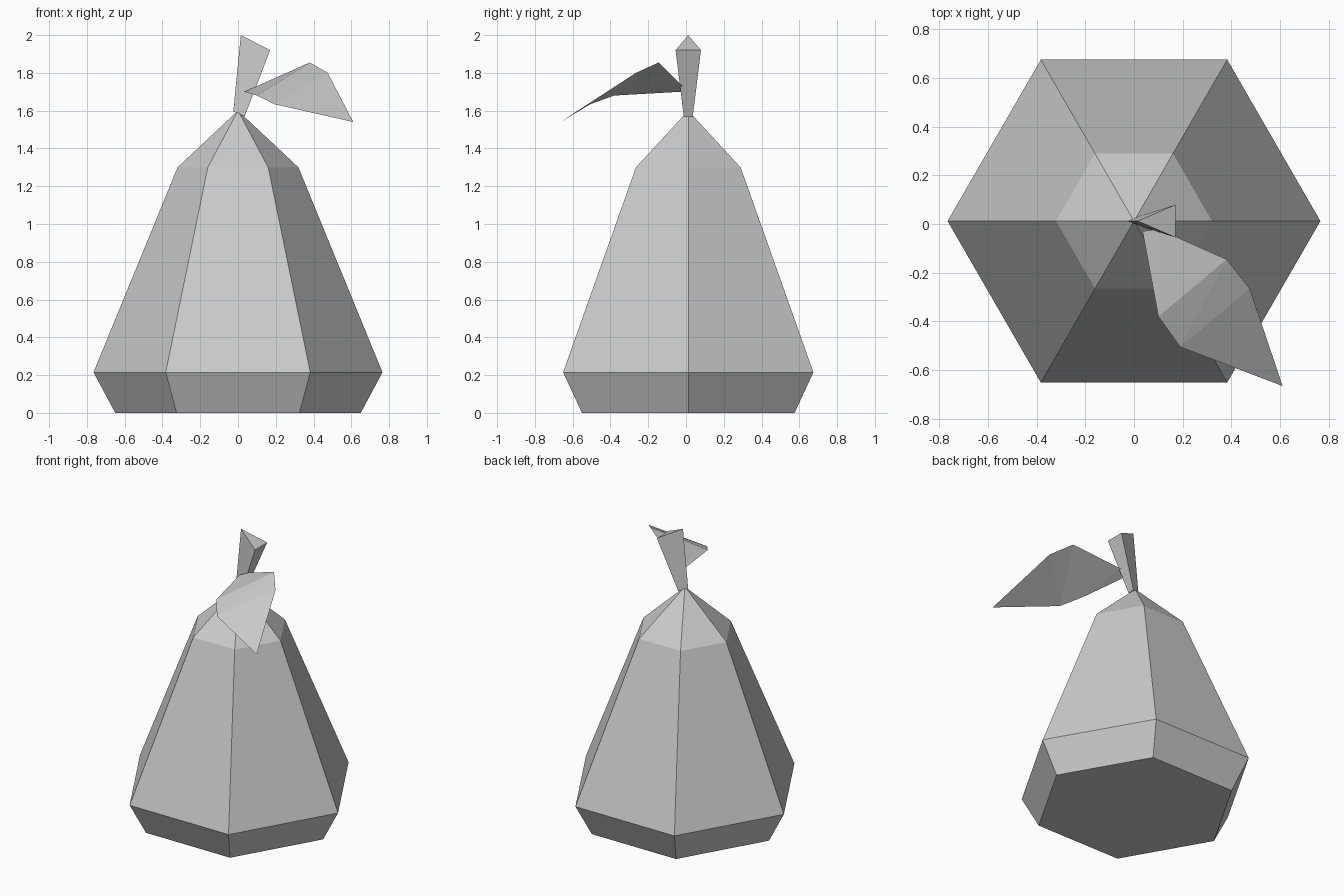
import bpy, bmesh, math

if "Cube" in bpy.data.objects:
    bpy.data.objects.remove(bpy.data.objects["Cube"])

grey = bpy.data.materials.new("light_grey")
grey.diffuse_color = (0.6, 0.6, 0.6, 1)
grey.use_nodes = True
grey.node_tree.nodes["Principled BSDF"].inputs["Base Color"].default_value = grey.diffuse_color
CY = 0.012  # the fruit's axis sits slightly behind the origin


def make_part(name, verts, faces, closed=True):
    bm = bmesh.new()
    vs = [bm.verts.new(v) for v in verts]
    for f in faces:
        bm.faces.new([vs[i] for i in f])
    if closed:
        bmesh.ops.recalc_face_normals(bm, faces=bm.faces[:])
    mesh = bpy.data.meshes.new(name)
    bm.to_mesh(mesh)
    bm.free()
    mesh.materials.append(grey)
    obj = bpy.data.objects.new(name, mesh)
    bpy.context.collection.objects.link(obj)
    return obj


# Pear body: six-sided rings (radius, height) closing to a point
N = 6
rings = [(0.65, 0.0), (0.765, 0.215), (0.32, 1.30)]
verts = [(r * math.cos(math.tau * i / N), CY + r * math.sin(math.tau * i / N), z)
         for r, z in rings for i in range(N)]
verts.append((0, CY, 1.60))
faces = [list(range(N))]
for i in range(N):
    j = (i + 1) % N
    for k in range(len(rings) - 1):
        a, b = k * N, (k + 1) * N
        faces.append([a + i, a + j, b + j, b + i])
    top = (len(rings) - 1) * N
    faces.append([top + i, top + j, len(verts) - 1])
make_part("pear_body", verts, faces)

# Stem: three-sided, flaring towards a slanted top
make_part("stem",
          [(-0.025, CY, 1.595), (0.035, CY - 0.024, 1.57), (0.035, CY + 0.024, 1.57),
           (0.015, CY, 2.0), (0.17, CY - 0.067, 1.92), (0.17, CY + 0.067, 1.92)],
          [(0, 2, 1), (3, 4, 5), (0, 1, 4, 3), (1, 2, 5, 4), (2, 0, 3, 5)])

# Leaf: a thin folded sheet drooping to the front right
make_part("leaf",
          [(0.035, -0.03, 1.70), (0.10, -0.02, 1.73), (0.10, -0.38, 1.68),
           (0.38, -0.145, 1.855), (0.19, -0.505, 1.635), (0.475, -0.265, 1.80),
           (0.61, -0.665, 1.54)],
          [(0, 2, 1), (1, 2, 3), (2, 4, 3), (3, 4, 5), (4, 6, 5)], closed=False)
